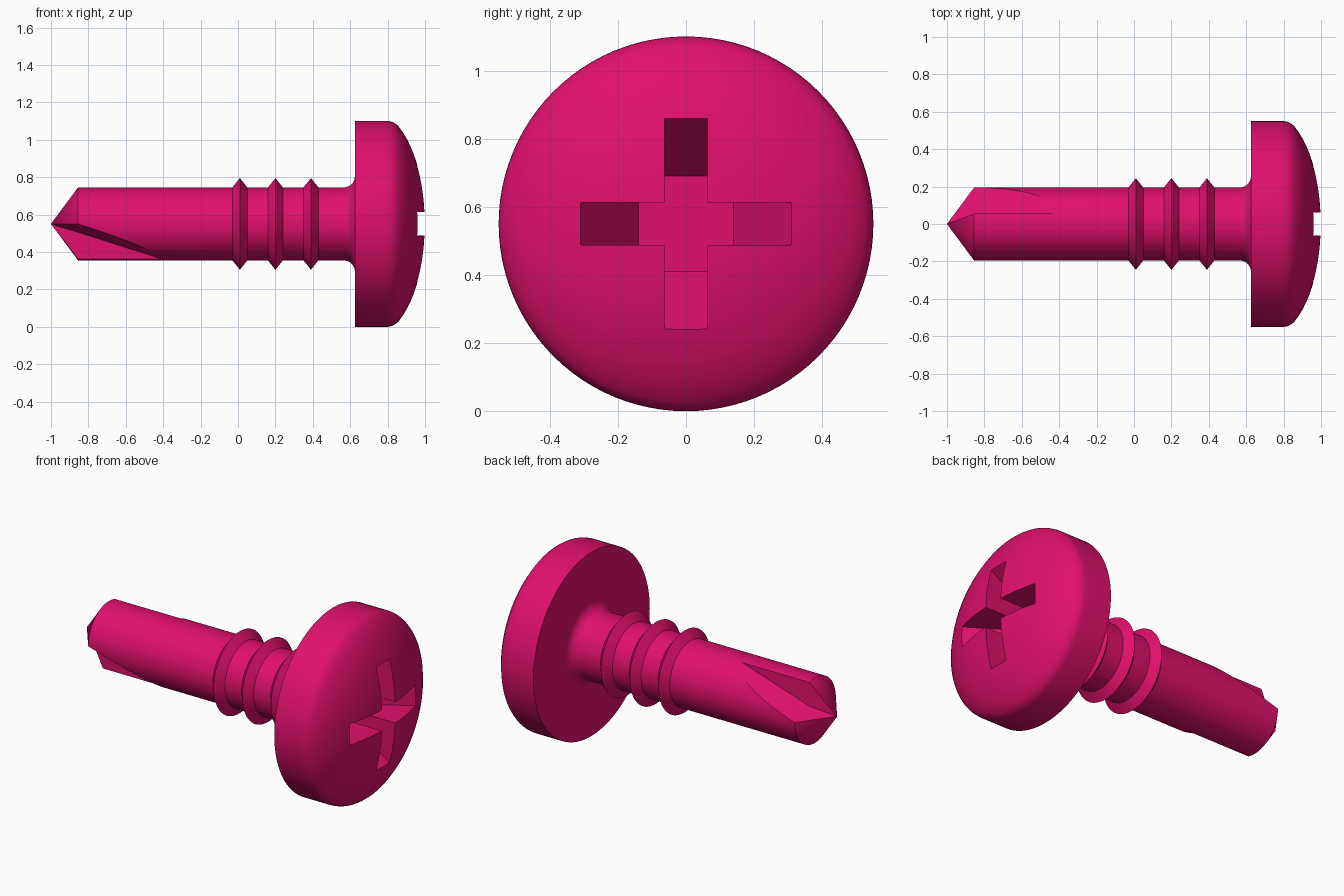
import bpy, bmesh
from math import sin, cos, pi, sqrt, radians
from mathutils import Vector

if "Cube" in bpy.data.objects:
    bpy.data.objects.remove(bpy.data.objects["Cube"])

AXIS_Z = 0.55          # height of the screw axis
SEGS = 96

mat = bpy.data.materials.new("magenta")
mat.diffuse_color = (0.75, 0.005, 0.15, 1)
mat.use_nodes = True
mat.node_tree.nodes["Principled BSDF"].inputs["Base Color"].default_value = mat.diffuse_color


def finish(name, bm):
    bmesh.ops.recalc_face_normals(bm, faces=bm.faces)
    mesh = bpy.data.meshes.new(name)
    bm.to_mesh(mesh)
    bm.free()
    ob = bpy.data.objects.new(name, mesh)
    bpy.context.collection.objects.link(ob)
    return ob


def lathe(name, profile):
    """Spin (x, radius) points around the screw axis."""
    bm = bmesh.new()
    vs = [bm.verts.new((x, 0, AXIS_Z + r)) for x, r in profile]
    es = [bm.edges.new(p) for p in zip(vs, vs[1:])]
    bmesh.ops.spin(bm, geom=vs + es, cent=(0, 0, AXIS_Z), axis=(1, 0, 0),
                   angle=2 * pi, steps=SEGS, use_duplicate=False)
    bmesh.ops.remove_doubles(bm, verts=bm.verts, dist=1e-5)
    ob = finish(name, bm)
    ob.data.materials.append(mat)
    return ob


def loft(name, sections):
    """Closed solid through four-sided (x, y, z) sections, z relative to the axis."""
    bm = bmesh.new()
    rings = [[bm.verts.new((x, y, z + AXIS_Z)) for x, y, z in s] for s in sections]
    for a, b in zip(rings, rings[1:]):
        for i in range(4):
            j = (i + 1) % 4
            bm.faces.new((a[i], a[j], b[j], b[i]))
    bm.faces.new(rings[0])
    bm.faces.new(rings[-1])
    ob = finish(name, bm)
    ob.hide_render = True
    return ob


def activate(ob):
    bpy.ops.object.select_all(action='DESELECT')
    ob.select_set(True)
    bpy.context.view_layer.objects.active = ob


def cut(target, cutters):
    activate(target)
    for c in cutters:
        mod = target.modifiers.new("cut", 'BOOLEAN')
        mod.operation = 'DIFFERENCE'
        mod.solver = 'EXACT'
        mod.object = c
        bpy.ops.object.modifier_apply(modifier=mod.name)
        bpy.data.objects.remove(c)
    activate(target)
    bpy.ops.object.shade_smooth_by_angle(angle=radians(30))


# Shank: drill cone, three ridges, fillet under the head
R = 0.195
shank_profile = [(-1, 0), (-0.855, R)]
for x in (0.01, 0.20, 0.39):
    shank_profile += [(x - 0.04, R), (x, 0.245), (x + 0.04, R)]
for i in range(9):
    t = i / 8 * pi / 2
    shank_profile.append((0.565 + 0.06 * sin(t), R + 0.06 * (1 - cos(t))))
shank_profile += [(0.65, 0.255), (0.65, 0)]
shank = lathe("shank", shank_profile)


# Drill flutes: a wedge whose corner runs from the tip out to the shank surface
def flute_section(x, y, z, s):
    return [(x, s * a, s * b) for a, b in
            ((y, z), (y + 0.5, z - 0.16), (y + 0.5, z + 0.5), (y, z + 0.5))]


corner_path = [(-1.05, -0.017, -0.0135), (-0.855, 0.055, 0.045), (-0.3, 0.055, 0.222)]
cut(shank, [loft("flute_cutter", [flute_section(*p, s) for p in corner_path])
            for s in (1, -1)])

# Head: flat-backed disc with rounded rim and elliptical dome
head_profile = [(0.625, 0), (0.625, 0.55), (0.80, 0.55), (0.816, 0.548),
                (0.83, 0.543), (0.843, 0.535)]
for i in range(15):
    r = 0.525 * (1 - i / 14)
    head_profile.append((0.72 + 0.28 * sqrt(1 - (r / 0.6) ** 2), r))
head = lathe("head", head_profile)


# Cross recess: two tapered slots with sloping ends
def slot(vertical):
    w = 0.0625
    sections = []
    for x, h in ((0.70, 0.14), (1.05, 0.369)):
        pts = [(-h, -w), (h, -w), (h, w), (-h, w)]
        sections.append([(x, b, a) if vertical else (x, a, b) for a, b in pts])
    return loft("slot_cutter", sections)


cut(head, [slot(False), slot(True)])
